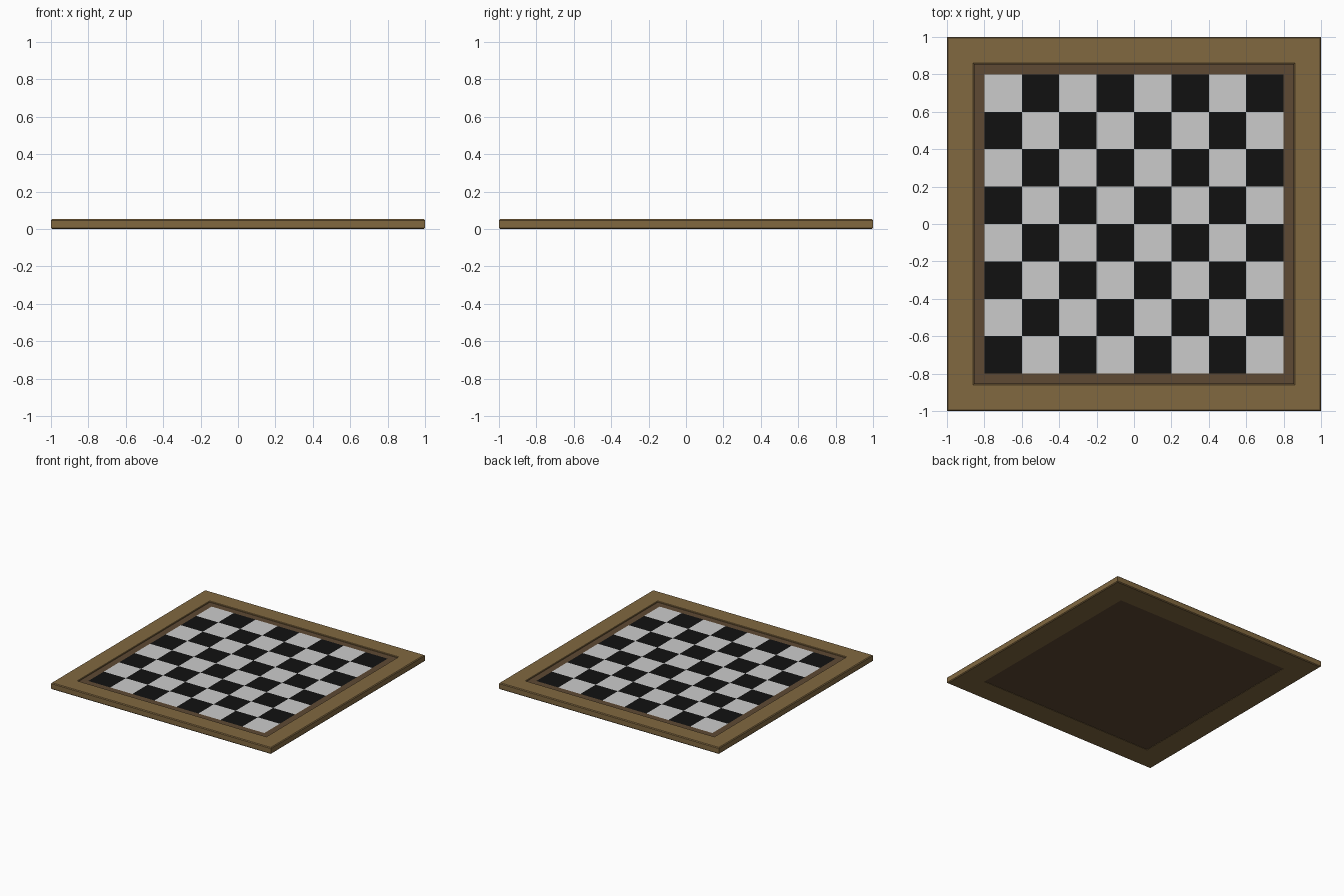
import bpy, bmesh

if "Cube" in bpy.data.objects:
    bpy.data.objects.remove(bpy.data.objects["Cube"])

TOP = 0.053      # top of the frame
FIELD = 0.045    # level of the playing field
B = 0.006        # small edge bevel


def material(name, rgb):
    m = bpy.data.materials.new(name)
    m.diffuse_color = (*rgb, 1)
    m.use_nodes = True
    m.node_tree.nodes["Principled BSDF"].inputs["Base Color"].default_value = m.diffuse_color
    return m


def finish(name, bm, mats):
    me = bpy.data.meshes.new(name)
    bm.to_mesh(me)
    bm.free()
    for m in mats:
        me.materials.append(m)
    ob = bpy.data.objects.new(name, me)
    bpy.context.collection.objects.link(ob)
    return ob


def square_sweep(name, profile, mat, closed):
    """Sweep a (half width, z) profile round a square with mitred corners."""
    bm = bmesh.new()
    rings = [[bm.verts.new((sx * r, sy * r, z))
              for sx, sy in ((-1, -1), (1, -1), (1, 1), (-1, 1))]
             for r, z in profile]
    pairs = list(zip(rings, rings[1:]))
    if closed:
        pairs.append((rings[-1], rings[0]))
    else:
        bm.faces.new(rings[0][::-1])
        bm.faces.new(rings[-1])
    for lo, hi in pairs:
        for i in range(4):
            j = (i + 1) % 4
            bm.faces.new((lo[i], lo[j], hi[j], hi[i]))
    bmesh.ops.recalc_face_normals(bm, faces=bm.faces)
    return finish(name, bm, [mat])


wood = material("frame_wood", (0.22, 0.138, 0.051))
dark_wood = material("dark_wood", (0.112, 0.067, 0.033))
light = material("light_square", (0.8, 0.8, 0.8))
black = material("black_square", (0.0056, 0.0056, 0.0056))

# Outer frame with bevelled edges and a rebate holding the panel
square_sweep("frame", [
    (0.80, 0), (1 - B, 0), (1, B), (1, TOP - B), (1 - B, TOP),
    (0.86, TOP), (0.857, TOP - 0.003), (0.857, 0.02), (0.80, 0.02)], wood, True)

# Dark panel: visible as the border above and the base below
square_sweep("panel", [
    (0.799, 0.002), (0.799, 0.021), (0.856, 0.021), (0.856, FIELD - 0.001)],
    dark_wood, False)

# Playing field of 8 x 8 squares
bm = bmesh.new()
bmesh.ops.create_grid(bm, x_segments=8, y_segments=8, size=0.8)
bmesh.ops.translate(bm, verts=bm.verts, vec=(0, 0, FIELD))
for f in bm.faces:
    c = f.calc_center_median()
    f.material_index = (round((c.x + 0.7) / 0.2) + round((c.y + 0.7) / 0.2)) % 2
finish("playing_squares", bm, [black, light])
